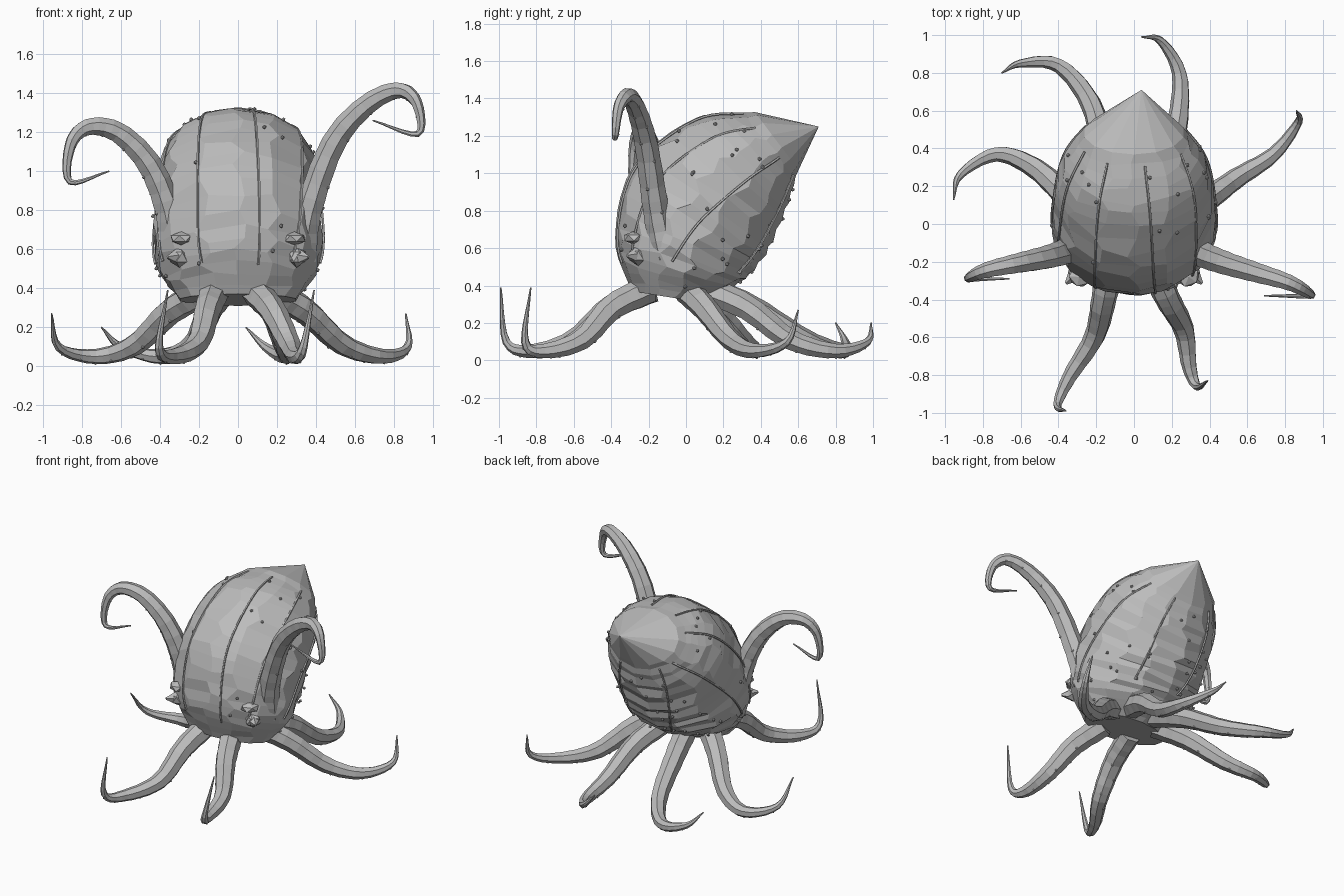
import bpy, bmesh, math, random
from mathutils import Vector, Matrix

random.seed(4)
old = bpy.data.objects.get("Cube")
if old:
    bpy.data.objects.remove(old)

GREY = (0.5, 0.5, 0.5, 1)
skin = bpy.data.materials.new("grey skin")
skin.use_nodes = True
skin.diffuse_color = GREY
skin.node_tree.nodes["Principled BSDF"].inputs["Base Color"].default_value = GREY


def finish(name, bm):
    bmesh.ops.recalc_face_normals(bm, faces=bm.faces)
    mesh = bpy.data.meshes.new(name)
    bm.to_mesh(mesh)
    bm.free()
    mesh.materials.append(skin)
    obj = bpy.data.objects.new(name, mesh)
    bpy.context.collection.objects.link(obj)


def spline(pts, t):
    """Smooth curve through a list of vectors, t counts in points."""
    i = min(int(t), len(pts) - 2)
    u = t - i
    b, c = pts[i], pts[i + 1]
    a = pts[i - 1] if i else b * 2 - c
    d = pts[i + 2] if i + 2 < len(pts) else c * 2 - b
    return (b * 2 + (c - a) * u + (a * 2 - b * 5 + c * 4 - d) * u ** 2
            + (b * 3 - a - c * 3 + d) * u ** 3) / 2


def skin_rings(bm, rings):
    for r, s in zip(rings, rings[1:]):
        for k in range(len(r)):
            n = (k + 1) % len(r)
            bm.faces.new((r[k], r[n], s[n], s[k]))
    bm.faces.new(rings[0])


def add_tube(bm, path, radii, sides):
    """Tapered tube; returns centre, downward axis, side axis and radius per ring."""
    rings, frames = [], []
    tangent = (path[1] - path[0]).normalized()
    # Steep tubes keep their underside turned away from the middle
    up = Vector((0, 0, 1)) if abs(tangent.z) < 0.9 else Vector((-path[0].x, 0, 0))
    for i, p in enumerate(path):
        tangent = (path[min(i + 1, len(path) - 1)] - path[max(i - 1, 0)]).normalized()
        up = (up - tangent * up.dot(tangent)).normalized()
        side = tangent.cross(up)
        ring = []
        for k in range(sides):
            a = math.tau * k / sides
            ring.append(bm.verts.new(p + (up * math.cos(a) + side * math.sin(a)) * radii[i]))
        rings.append(ring)
        frames.append((p, -up, side, radii[i]))
    skin_rings(bm, rings)
    bm.faces.new(rings[-1])
    return frames


def add_bead(bm, p, r):
    bmesh.ops.create_icosphere(bm, subdivisions=1, radius=r, matrix=Matrix.Translation(p))


# Mantle profile: front line and back line as (y, z), and half widths
fronts = [Vector((0, *p)) for p in ((-0.29, 0.37), (-0.375, 0.65), (-0.28, 1.03),
                                    (0.05, 1.29), (0.37, 1.325))]
backs = [Vector((0, *p)) for p in ((0.08, 0.31), (0.28, 0.41), (0.42, 0.56),
                                   (0.53, 0.8), (0.6, 1.02))]
widths = [Vector((w, 0, 0)) for w in (0.3, 0.42, 0.43, 0.39, 0.265)]


def mantle_point(t, a, scale):
    f, b, w = (spline(v, t * (len(fronts) - 1)) for v in (fronts, backs, widths))
    return (f + b) / 2 + ((f - b) / 2 * math.cos(a) + w * math.sin(a)) * scale


# Mantle: faceted bag with wrinkles on the rear underside and a pointed tip
bm = bmesh.new()
SIDES, STEPS = 14, 20
rings = []
for i in range(STEPS + 1):
    ring = []
    inner = 0 < i < STEPS
    for k in range(SIDES):
        a = math.tau * k / SIDES + inner * random.uniform(-0.1, 0.1)
        wrinkle = inner * 0.03 * (i % 2) * max(0, -math.cos(a))
        t = (i + inner * random.uniform(-0.25, 0.25)) / STEPS
        ring.append(bm.verts.new(mantle_point(t, a, 1.015 - wrinkle)))
    rings.append(ring)
skin_rings(bm, rings)
tip = bm.verts.new((0.04, 0.71, 1.25))
for k in range(SIDES):
    bm.faces.new((rings[-1][k], rings[-1][(k + 1) % SIDES], tip))
finish("mantle", bm)

# Veins: start angle and end angle around the mantle, running from low to high
bm = bmesh.new()
VEIN_STEPS = 24
for a0, a1 in ((0.28, 0.2), (-0.5, -0.5), (-1.2, -1.1), (0.75, 1), (1.5, 1.95),
               (-1.6, -2.1), (2.6, 2.7), (-2.9, -2.5)):
    low = 0.12 + 0.08 * min(abs(a0), 2.5)
    path = []
    for i in range(VEIN_STEPS + 1):
        u = i / VEIN_STEPS
        path.append(mantle_point(low + (0.95 - low) * u, a0 + (a1 - a0) * u, 1.01))
    add_tube(bm, path, [0.007] * len(path), 5)
finish("veins", bm)

# Warts scattered over the mantle
bm = bmesh.new()
for i in range(60):
    add_bead(bm, mantle_point(random.uniform(0.1, 0.9), random.uniform(0.2, 6), 1.015), 0.011)
finish("warts", bm)

suckers = bmesh.new()


def add_arm(name, points):
    """Tapering arm through the points, with twin rows of suckers underneath."""
    n = 5 * (len(points) - 1)
    path = [spline(points, i / 5) for i in range(n + 1)]
    radii = [0.004 + 0.073 * (1 - (i / n) ** 1.5) ** 1.1 * (1 - 0.04 * (i % 2))
             for i in range(n + 1)]
    bm = bmesh.new()
    frames = add_tube(bm, path, radii, 7)
    finish(name, bm)
    for i, (p, down, side, r) in enumerate(frames[5:-6:2]):
        spot = p + (down + side * (i % 2 - 0.5)).normalized() * r * 0.93
        add_bead(suckers, spot, r * 0.12 + 0.003)


def raised_arm(name, reach, outline):
    """Arm lifted beside the mantle: outline in x and z, swinging forward as it rises."""
    last = len(outline) - 1
    add_arm(name, [Vector((x, -0.11 - reach * min(1, 1.3 * i / last), z))
                   for i, (x, z) in enumerate(outline)])


def floor_arm(name, tip_height, plan):
    """Arm that drops to the floor, runs along it and hooks up at the end."""
    heights = (0.38, 0.28, 0.11, 0.05, 0.1, tip_height)
    add_arm(name, [Vector((x, y, z)) for (x, y), z in zip(plan, heights)])


# Raised pair
raised_arm("left_raised_arm", 0.27, [(0.33, 0.55), (0.365, 0.8), (0.49, 1.14), (0.655, 1.335),
                                     (0.82, 1.415), (0.915, 1.35), (0.92, 1.19), (0.69, 1.26)])
raised_arm("right_raised_arm", 0.18, [(-0.33, 0.55), (-0.36, 0.8), (-0.46, 1.04), (-0.62, 1.2),
                                      (-0.775, 1.225), (-0.86, 1.13), (-0.86, 0.945), (-0.66, 1)])

# Six arms on the floor
floor_arm("right_front_arm", 0.39, [(-0.12, -0.18), (-0.16, -0.4), (-0.21, -0.6),
                                    (-0.34, -0.81), (-0.405, -0.96), (-0.36, -0.99)])
floor_arm("left_front_arm", 0.39, [(0.09, -0.2), (0.18, -0.4), (0.265, -0.56),
                                   (0.295, -0.76), (0.335, -0.86), (0.39, -0.83)])
floor_arm("left_side_arm", 0.27, [(0.18, 0), (0.35, 0.1), (0.54, 0.24),
                                  (0.74, 0.37), (0.87, 0.54), (0.86, 0.6)])
floor_arm("right_side_arm", 0.27, [(-0.18, 0), (-0.35, 0.14), (-0.53, 0.3),
                                   (-0.73, 0.37), (-0.92, 0.26), (-0.955, 0.13)])
floor_arm("left_rear_arm", 0.2, [(0.1, 0.1), (0.18, 0.33), (0.235, 0.56),
                                 (0.24, 0.8), (0.14, 0.97), (0.04, 0.99)])
floor_arm("right_rear_arm", 0.2, [(-0.08, 0.1), (-0.15, 0.35), (-0.23, 0.64),
                                  (-0.4, 0.84), (-0.6, 0.85), (-0.7, 0.8)])
finish("suckers", suckers)

# Eyes: faceted ball with a blunt spike, under a jutting brow
for name, s in (("left", 1), ("right", -1)):
    bm = bmesh.new()
    centre = Vector((s * 0.3, -0.255, 0.56))
    add_bead(bm, centre, 0.055)
    out = Vector((s, -1, 0)).normalized()
    bmesh.ops.create_cone(bm, segments=5, radius1=0.035, radius2=0.008, depth=0.05, cap_ends=True,
                          matrix=Matrix.Translation(centre + out * 0.06)
                          @ out.to_track_quat('Z', 'Y').to_matrix().to_4x4())
    finish(name + "_eye", bm)
    bm = bmesh.new()
    bmesh.ops.create_icosphere(bm, subdivisions=1, radius=1,
                               matrix=Matrix.Translation((s * 0.29, -0.28, 0.655))
                               @ Matrix.Rotation(s * 0.6, 4, 'Z')
                               @ Matrix.Diagonal((0.065, 0.055, 0.035, 1)))
    finish(name + "_brow", bm)
